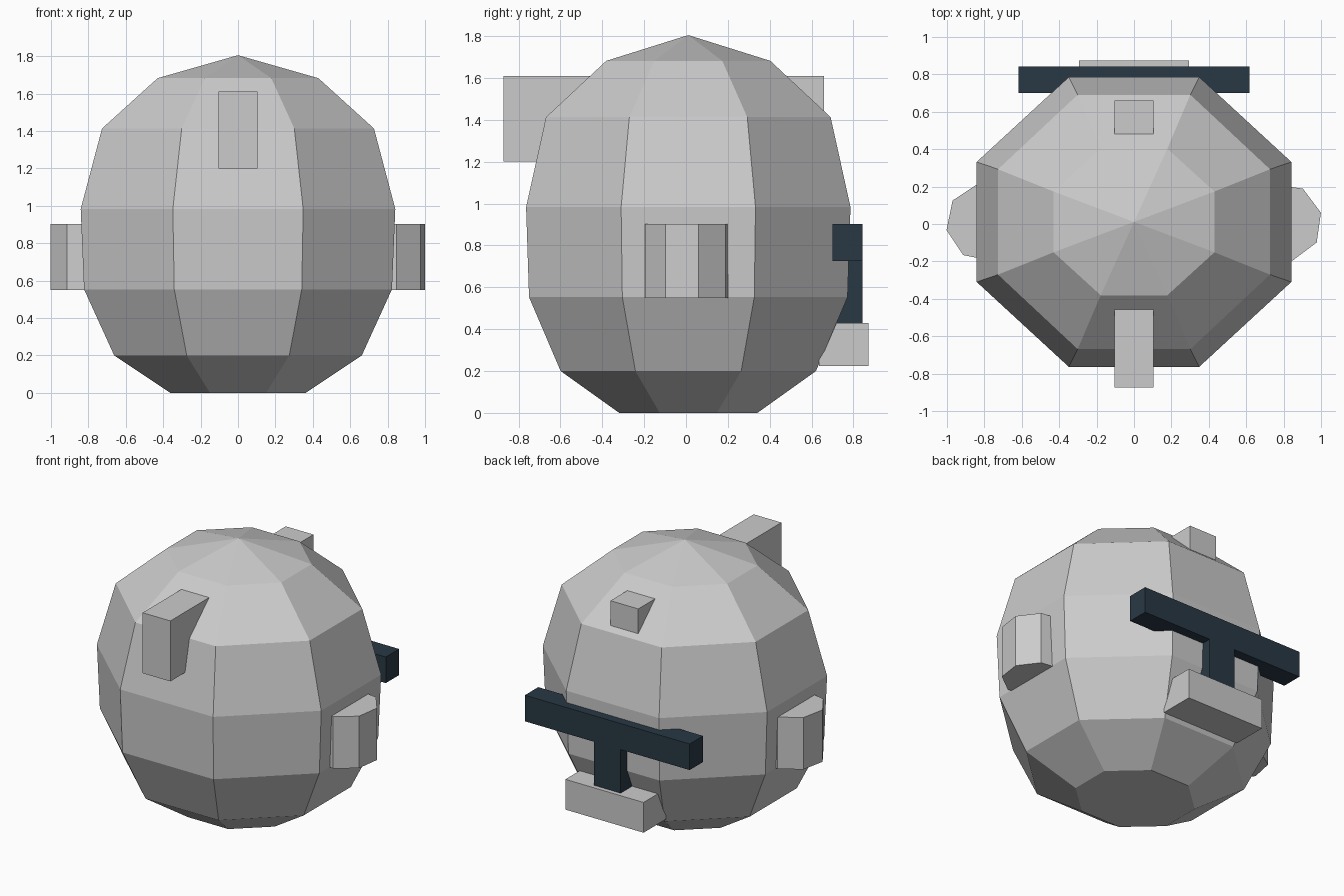
import bpy, bmesh
from math import cos, sin, radians

if "Cube" in bpy.data.objects:
    bpy.data.objects.remove(bpy.data.objects["Cube"])


def finish(name, bm, mat=None):
    bmesh.ops.recalc_face_normals(bm, faces=bm.faces[:])
    me = bpy.data.meshes.new(name)
    bm.to_mesh(me)
    bm.free()
    ob = bpy.data.objects.new(name, me)
    bpy.context.collection.objects.link(ob)
    if mat:
        me.materials.append(mat)
    return ob


def box(name, lo, hi, mat=None):
    bm = bmesh.new()
    bmesh.ops.create_cube(bm, size=1)
    for v in bm.verts:
        v.co = [(a + b) / 2 + c * (b - a) for a, b, c in zip(lo, hi, v.co)]
    return finish(name, bm, mat)


def octagon(bm, cx, cy, rx, ry, z, start):
    angles = [radians(start + 45 * i) for i in range(8)]
    return [bm.verts.new((cx + rx * cos(a), cy + ry * sin(a), z)) for a in angles]


def bridge(bm, a, b):
    for i in range(8):
        j = (i + 1) % 8
        bm.faces.new((a[i], a[j], b[j], b[i]))


dark = bpy.data.materials.new("dark_blue")
dark.diffuse_color = (0.022, 0.04, 0.058, 1)
dark.use_nodes = True
dark.node_tree.nodes["Principled BSDF"].inputs["Base Color"].default_value = dark.diffuse_color

# Eight-sided rounded body: (z, half-width in x, half-depth in y)
profile = [(0, 0.363, 0.33), (0.2, 0.662, 0.61), (0.553, 0.823, 0.761),
           (0.983, 0.841, 0.775), (1.413, 0.727, 0.68), (1.682, 0.43, 0.392)]
k = cos(radians(22.5))
bm = bmesh.new()
rings = [octagon(bm, 0, 0.011, x / k, y / k, z, 22.5) for z, x, y in profile]
bm.faces.new(rings[0])
for lower, upper in zip(rings, rings[1:]):
    bridge(bm, lower, upper)
apex = bm.verts.new((0, 0.011, 1.805))
for i in range(8):
    bm.faces.new((rings[-1][i], rings[-1][(i + 1) % 8], apex))
finish("body", bm)

# Eight-sided side knobs
for name, x, start in (("right_knob", 0.796, 14.5), ("left_knob", -0.796, 191)):
    bm = bmesh.new()
    lower, upper = (octagon(bm, x, 0.008, 0.21, 0.21, z, start) for z in (0.55, 0.902))
    bm.faces.new(lower)
    bm.faces.new(upper)
    bridge(bm, lower, upper)
    finish(name, bm)

# Beam running through the head of the body, front to back
box("through_beam", (-0.104, -0.873, 1.2), (0.104, 0.66, 1.61))

# Dark crossbar with stem, and the block under it
box("crossbar", (-0.618, 0.7, 0.725), (0.618, 0.843, 0.902), dark)
box("crossbar_stem", (-0.1, 0.7, 0.43), (0.1, 0.843, 0.725), dark)
box("back_block", (-0.293, 0.635, 0.225), (0.293, 0.873, 0.43))
